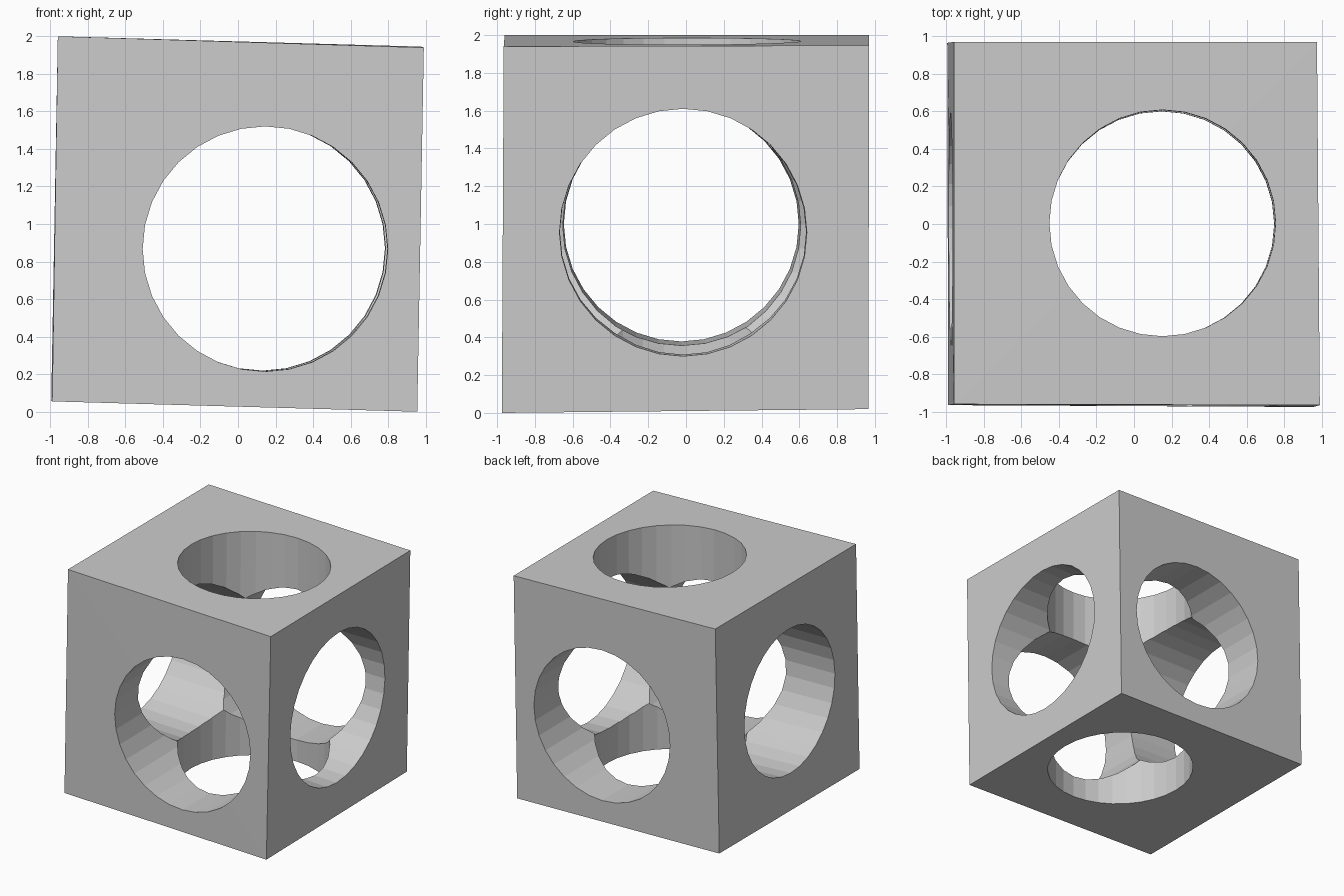
import bpy, bmesh
from mathutils import Vector

default = bpy.data.objects.get("Cube")
if default:
    bpy.data.objects.remove(default, do_unlink=True)

# One plain material
grey = bpy.data.materials.new("plain grey")
grey.use_nodes = True
colour = (0.6, 0.6, 0.6, 1)
grey.diffuse_color = colour
grey.node_tree.nodes["Principled BSDF"].inputs["Base Color"].default_value = colour


def new_object(name, bm):
    mesh = bpy.data.meshes.new(name)
    bm.to_mesh(mesh)
    bm.free()
    mesh.materials.append(grey)
    obj = bpy.data.objects.new(name, mesh)
    bpy.context.collection.objects.link(obj)
    return obj


def bore(name, start, end, r_start, r_end, extra=0.15):
    """Slightly tapered round cutter that runs past both ends of the hole."""
    a, b = Vector(start), Vector(end)
    axis = b - a
    grow = (r_end - r_start) * extra
    a, b = a - axis * extra, b + axis * extra
    bm = bmesh.new()
    bmesh.ops.create_cone(bm, cap_ends=True, segments=32,
                          radius1=r_start - grow, radius2=r_end + grow,
                          depth=(b - a).length)
    obj = new_object(name, bm)
    obj.rotation_mode = 'QUATERNION'
    obj.rotation_quaternion = axis.to_track_quat('Z', 'Y')
    obj.location = (a + b) / 2
    obj.hide_render = True
    return obj


# Slightly skewed block, bottom corners then top corners
corners = [(-0.99, -0.965, 0.055), (0.955, -0.975, 0.0),
           (0.945, 0.965, 0.02), (-0.995, 0.965, 0.06),
           (-0.96, -0.96, 2.0), (0.99, -0.965, 1.94),
           (0.975, 0.97, 1.945), (-0.96, 0.97, 2.0)]
bm = bmesh.new()
bmesh.ops.convex_hull(bm, input=[bm.verts.new(c) for c in corners])
bmesh.ops.recalc_face_normals(bm, faces=bm.faces)
block = new_object("hollow_block", bm)

# Three crossing holes
cutters = [
    bore("front_back_bore", (0.145, -0.97, 0.867), (0.13, 0.97, 0.872), 0.653, 0.653),
    bore("side_bore", (0.97, -0.015, 0.955), (-0.975, -0.025, 1.0), 0.655, 0.622),
    bore("vertical_bore", (0.147, 0.0, 0.03), (0.152, 0.005, 1.97), 0.6, 0.603),
]
for cutter in cutters:
    mod = block.modifiers.new(cutter.name, 'BOOLEAN')
    mod.operation = 'DIFFERENCE'
    mod.solver = 'EXACT'
    mod.object = cutter

# Keep the cut result and drop the cutters
bpy.context.view_layer.update()
result = bpy.data.meshes.new_from_object(
    block.evaluated_get(bpy.context.evaluated_depsgraph_get()))
block.modifiers.clear()
block.data = result
for cutter in cutters:
    bpy.data.objects.remove(cutter, do_unlink=True)
